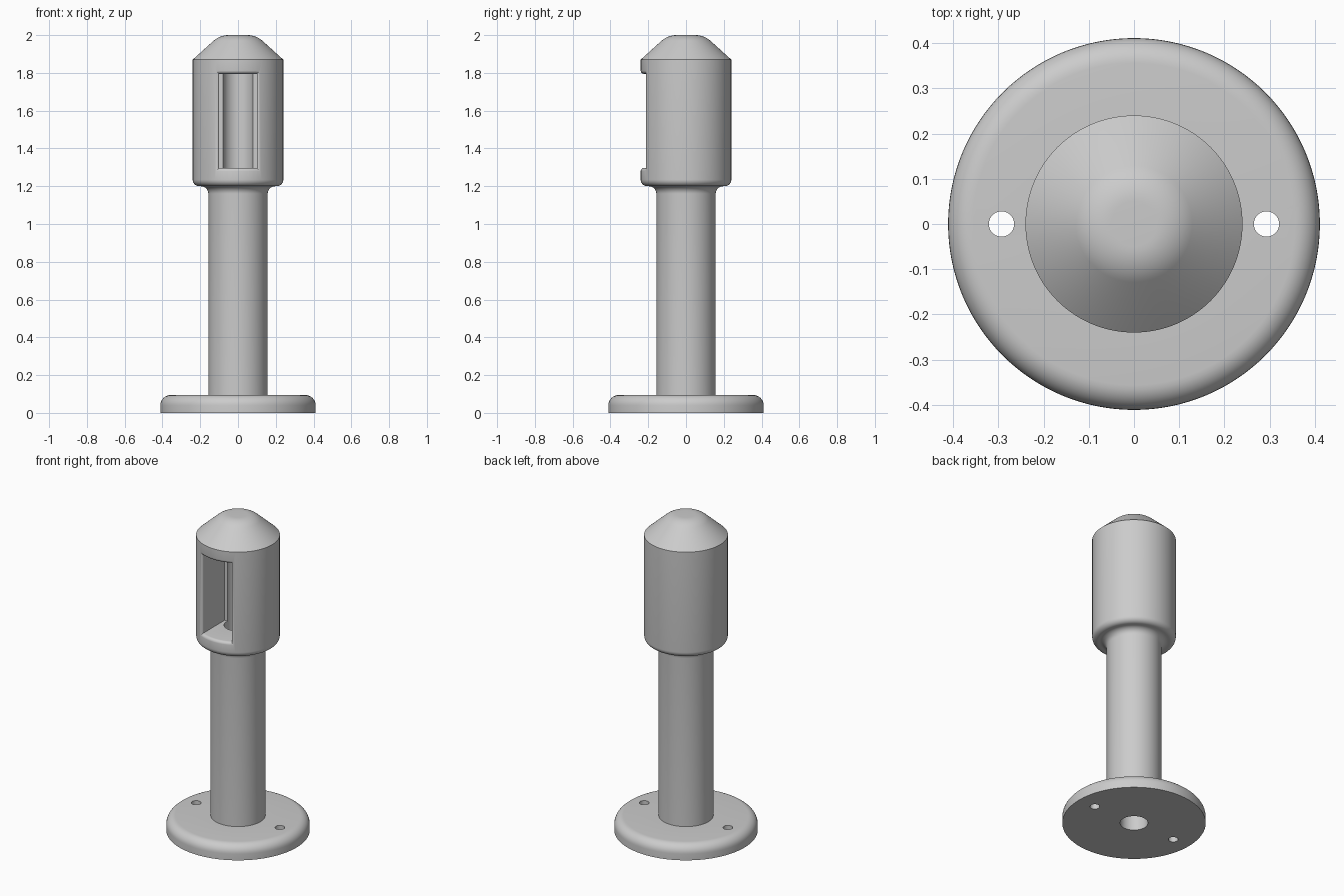
import bpy, bmesh, math

cube = bpy.data.objects.get("Cube")
if cube:
    bpy.data.objects.remove(cube, do_unlink=True)

HEAD_R, BORE_R = 0.24, 0.08
SLOT_W, SLOT_LO, SLOT_HI, SLOT_BACK = 0.10, 1.297, 1.795, 0.01

grey = bpy.data.materials.new("Plain grey")
grey.use_nodes = True
grey.diffuse_color = (0.6, 0.6, 0.6, 1)
grey.node_tree.nodes["Principled BSDF"].inputs["Base Color"].default_value = (0.6, 0.6, 0.6, 1)


def make_object(name, bm):
    bmesh.ops.recalc_face_normals(bm, faces=bm.faces)
    mesh = bpy.data.meshes.new(name)
    bm.to_mesh(mesh)
    bm.free()
    mesh.materials.append(grey)
    obj = bpy.data.objects.new(name, mesh)
    bpy.context.collection.objects.link(obj)
    return obj


def arc(cx, cz, r, start, end, n=8):
    """Points (radius, height) along an arc, angles in degrees."""
    angles = [math.radians(start + (end - start) * i / n) for i in range(n + 1)]
    return [(cx + r * math.cos(a), cz + r * math.sin(a)) for a in angles]


def lathe(name, profile, steps=128):
    bm = bmesh.new()
    verts = [bm.verts.new((r, 0, z)) for r, z in profile]
    edges = [bm.edges.new(pair) for pair in zip(verts, verts[1:])]
    bmesh.ops.spin(bm, geom=verts + edges, cent=(0, 0, 0), axis=(0, 0, 1),
                   angle=math.tau, steps=steps, use_merge=True)
    bmesh.ops.remove_doubles(bm, verts=bm.verts, dist=1e-5)
    return make_object(name, bm)


def cut(target, cutter):
    mod = target.modifiers.new("cut " + cutter.name, 'BOOLEAN')
    mod.object = cutter
    mod.operation = 'DIFFERENCE'
    mod.solver = 'EXACT'
    bpy.context.view_layer.objects.active = target
    bpy.ops.object.modifier_apply(modifier=mod.name)
    bpy.data.objects.remove(cutter, do_unlink=True)


# Whole body: bore, round base, post, flared head and rounded conical cap
profile = [(0, SLOT_HI + 0.005), (BORE_R, SLOT_HI + 0.005), (BORE_R, 0), (0.411, 0)]
profile += arc(0.356, 0.04, 0.055, 0, 90)
profile += [(0.157, 0.095)]
profile += arc(0.197, 1.16, 0.04, 180, 90)
profile += arc(HEAD_R - 0.035, 1.235, 0.035, -90, 0)
profile += [(HEAD_R, 1.87)]
profile += arc(0.05, 1.88, 0.12, 49, 90)
profile += [(0, 2.0)]
body = lathe("bollard_body", profile)


# Head window cutter: rectangular loops following the curved wall, flared at the mouth
def window_loop(bm, grow, y_of_x, n=12):
    w, lo, hi = SLOT_W + grow, SLOT_LO - grow, SLOT_HI + grow
    xs = [-w + 2 * w * i / n for i in range(n + 1)]
    pts = [(x, lo) for x in xs] + [(x, hi) for x in reversed(xs)]
    return [bm.verts.new((x, y_of_x(x), z)) for x, z in pts]


bm = bmesh.new()
FILLET = 0.018
loops = [window_loop(bm, FILLET, lambda x: -0.35)]
for i in range(7):
    a = math.radians(90 * i / 6)
    radius = HEAD_R + 0.0003 - FILLET * (1 - math.cos(a))
    if i:
        radius = HEAD_R - FILLET * (1 - math.cos(a))
    loops.append(window_loop(bm, FILLET * (1 - math.sin(a)),
                             lambda x, r=radius: -math.sqrt(r * r - x * x)))
loops.append(window_loop(bm, 0, lambda x: SLOT_BACK))
for a, b in zip(loops, loops[1:]):
    for i in range(len(a)):
        j = (i + 1) % len(a)
        bm.faces.new((a[i], a[j], b[j], b[i]))
bm.faces.new(loops[0])
bm.faces.new(loops[-1])
window = make_object("window_cutter", bm)
window.hide_render = True
cut(body, window)

# Two screw holes through the base
for side in (-1, 1):
    hole = lathe("screw_hole_cutter", [(0, -0.05), (0.028, -0.05), (0.028, 0.2), (0, 0.2)], 40)
    hole.location.x = side * 0.293
    hole.hide_render = True
    bpy.context.view_layer.update()
    cut(body, hole)

# Smooth shading with crisp edges
bpy.ops.object.select_all(action='DESELECT')
body.select_set(True)
bpy.context.view_layer.objects.active = body
bpy.ops.object.shade_smooth_by_angle(angle=math.radians(25))
